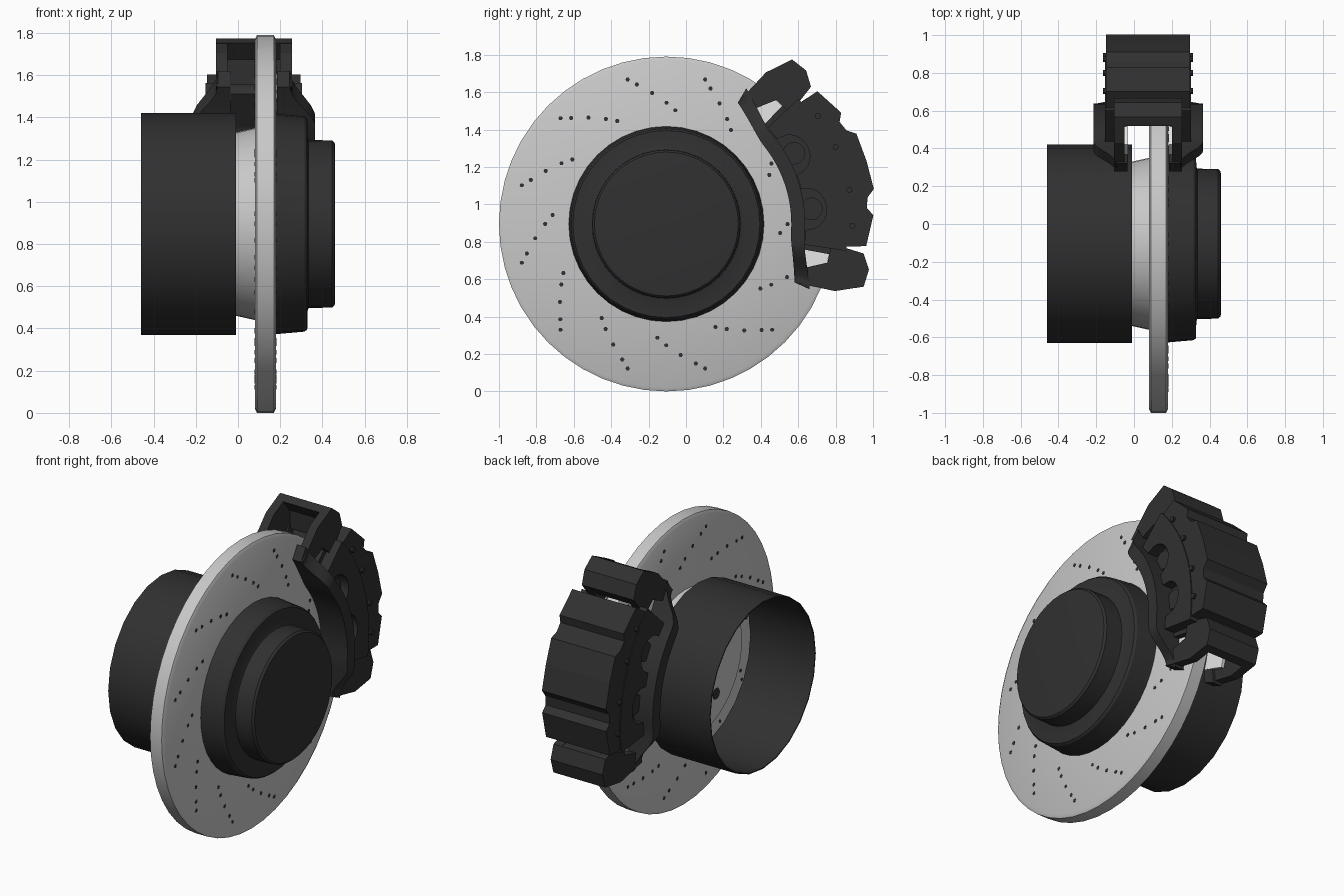
import bpy, bmesh, math
from mathutils import Vector

if "Cube" in bpy.data.objects:
    bpy.data.objects.remove(bpy.data.objects["Cube"])

CY, CZ = -0.105, 0.895      # wheel axis (runs along x)
CX = 0.075                  # caliper mid plane
TILT = 17.5                 # caliper direction around the axis, degrees


def material(name, v):
    m = bpy.data.materials.new(name)
    m.diffuse_color = (v, v, v, 1)
    m.use_nodes = True
    m.node_tree.nodes["Principled BSDF"].inputs["Base Color"].default_value = m.diffuse_color
    return m


DARK = material("dark_metal", 0.03)
LIGHT = material("light_steel", 0.58)
PALE = material("pale_pad", 0.8)


def finish(name, bm, mat, smooth=None):
    bmesh.ops.remove_doubles(bm, verts=bm.verts, dist=1e-5)
    bmesh.ops.recalc_face_normals(bm, faces=bm.faces)
    me = bpy.data.meshes.new(name)
    bm.to_mesh(me)
    bm.free()
    ob = bpy.data.objects.new(name, me)
    bpy.context.collection.objects.link(ob)
    me.materials.append(mat)
    if smooth:
        bpy.ops.object.select_all(action='DESELECT')
        ob.select_set(True)
        bpy.context.view_layer.objects.active = ob
        bpy.ops.object.shade_smooth_by_angle(angle=math.radians(smooth))
    return ob


def polar(r, a, x=0.0, tilt=TILT):
    t = math.radians(a + tilt)
    return Vector((x, CY + r * math.cos(t), CZ + r * math.sin(t)))


def revolve(bm, profile, segs, y=CY, z=CZ, closed=False):
    """Spin (x, r) points around an axis parallel to x."""
    rings = []
    for i in range(segs):
        t = 2 * math.pi * i / segs
        rings.append([bm.verts.new((x, y + max(r, 1e-7) * math.cos(t), z + max(r, 1e-7) * math.sin(t)))
                      for x, r in profile])
    n = len(profile)
    for i in range(segs):
        a, b = rings[i], rings[(i + 1) % segs]
        for j in range(n if closed else n - 1):
            k = (j + 1) % n
            bm.faces.new((a[j], a[k], b[k], b[j]))


def turned(name, profile, segs, mat, closed=False, smooth=30):
    bm = bmesh.new()
    revolve(bm, profile, segs, closed=closed)
    return finish(name, bm, mat, smooth)


def pins(name, spots, r, x0, x1, segs, mat):
    """Short capped cylinders at (y, z) spots."""
    bm = bmesh.new()
    for y, z in spots:
        revolve(bm, [(x0, 0), (x0, r), (x1, r), (x1, 0)], segs, y, z)
    return finish(name, bm, mat, 30)


def prism(name, outline, lo, hi, mat):
    """Extrude a polar (r, angle) outline along x."""
    bm = bmesh.new()
    a = [bm.verts.new(polar(r, t, CX + lo)) for r, t in outline]
    b = [bm.verts.new(polar(r, t, CX + hi)) for r, t in outline]
    n = len(a)
    bm.faces.new(a)
    bm.faces.new(b)
    for i in range(n):
        j = (i + 1) % n
        bm.faces.new((a[i], a[j], b[j], b[i]))
    return finish(name, bm, mat)


def arc(name, stations, mat, smooth=None):
    """Box section swept around the axis: (angle, r_in, r_out, lo, hi)."""
    bm = bmesh.new()
    prev = None
    for a, r0, r1, lo, hi in stations:
        cur = [bm.verts.new(polar(r, a, CX + x)) for r, x in ((r0, lo), (r1, lo), (r1, hi), (r0, hi))]
        if prev:
            for j in range(4):
                k = (j + 1) % 4
                bm.faces.new((prev[j], prev[k], cur[k], cur[j]))
        else:
            bm.faces.new(cur)
        prev = cur
    bm.faces.new(prev)
    return finish(name, bm, mat, smooth)


# brake disc with its hat
turned("brake_disc", [(-0.01, 0.2), (-0.01, 0.435), (0.08, 0.455), (0.08, 0.875), (0.09, 0.895),
                      (0.17, 0.895), (0.18, 0.875), (0.18, 0.2)], 48, LIGHT, True)
# drilled rows, spiralling inwards
holes = []
for k in range(12):
    for f in (0, 0.2, 0.5, 0.8, 1):
        p = polar(0.80 - 0.19 * f, 105 + 30 * k - 19.5 * f ** 1.15, tilt=0)
        holes.append((p.y, p.z))
pins("disc_holes_outer", holes, 0.012, 0.175, 0.1815, 6, DARK)
pins("disc_holes_inner", holes, 0.012, 0.0785, 0.085, 6, DARK)
# wheel studs and centre boss on the hat
studs = [(p.y, p.z) for p in (polar(0.3, 72 * k) for k in range(5))]
pins("stud_holes", studs, 0.035, -0.013, 0.0, 12, DARK)
turned("centre_boss", [(-0.02, 0), (-0.02, 0.12), (0.0, 0.2), (0.1, 0.2)], 32, DARK)

# open drum sleeve and stepped hub
turned("drum_sleeve", [(-0.46, 0.525), (-0.01, 0.525), (-0.01, 0.518), (-0.46, 0.518)], 24, DARK, True)
turned("hub", [(0.17, 0), (0.17, 0.523), (0.19, 0.521), (0.315, 0.51), (0.328, 0.5), (0.33, 0.41),
               (0.335, 0.398), (0.445, 0.396), (0.458, 0.385), (0.46, 0.37), (0.46, 0)], 40, DARK)


# caliper bridge over the disc edge
def mirrored(half):
    return half + [(r, -a) for r, a in reversed(half) if a > 0]


outer = [(1.122, 0), (1.125, 7.9), (1.085, 10), (1.075, 13), (1.108, 15), (1.075, 23.8), (0.96, 24.8)]
inner = [(0.93, 24), (0.93, 12), (0.93, 0)]
full = outer + inner + [(r, -a) for r, a in reversed(outer[1:] + inner[:-1])]
prism("caliper_bridge", full, -0.222, 0.222, DARK)


def flange_r(a):
    a = abs(a)
    r0 = 0.668 + 0.085 * max(0, (a - 22) / 20) ** 1.5
    r1 = 0.742 + 0.10 * max(0, (a - 24) / 18) ** 1.5
    return r0, r1


def flange_w(a):
    t = max(0, min(1, (42 - abs(a)) / 16))
    return 0.17 + 0.12 * t * t * (3 - 2 * t)


def pocket(a):
    """Two rounded pockets in the inner edge of the caliper side."""
    d = (abs(a) - 11.5) / 8.5
    return 0.745 + (0.115 * math.sqrt(1 - d * d) if abs(d) < 1 else 0)


for s, side in ((1, "outer"), (-1, "inner")):
    # curved rim flange, narrow at both tips
    arc(f"{side}_rim_flange", [(a, *flange_r(a), s * 0.11, s * flange_w(a)) for a in range(-42, 43, 3)],
        DARK, 25)
    # side wall with pockets, backing wall behind it
    arc(f"{side}_side_wall", [(a, pocket(a), 0.972, s * 0.14, s * 0.228) for a in range(-28, 29)
                              if abs(a) <= 26], DARK, 25)
    arc(f"{side}_back_wall", [(a, 0.73, 0.96, s * 0.115, s * 0.16) for a in range(-28, 29, 4)], DARK)
    # brake pad seen through the end windows
    arc(f"{side}_pad", [(a, 0.73, 0.885, s * 0.108, s * 0.125) for a in range(-36, 37, 4)], PALE)
    # pistons and bolts
    for e in (1, -1):
        p = polar(0.78, 11.5 * e)
        xs = sorted((CX + s * 0.12, CX + s * 0.195))
        pins(f"{side}_piston", [(p.y, p.z)], 0.06, *xs, 20, DARK)
    bolts = [polar(0.995, a) for a in (-18, -7, 7, 18)]
    xs = sorted((CX + s * 0.2, CX + s * 0.238))
    pins(f"{side}_bolts", [(p.y, p.z) for p in bolts], 0.016, *xs, 10, DARK)
    # end legs
    for e, end in ((1, "upper"), (-1, "lower")):
        leg = [(1.066, 26), (1.11, 30.2), (1.107, 35.1), (0.97, 39.2), (0.755, 42),
               (0.755, 36), (0.885, 31), (0.89, 25), (0.955, 25)]
        prism(f"{side}_{end}_leg", [(r, a * e) for r, a in leg], s * 0.125, s * 0.18, DARK)

# crossbars joining the legs at both ends
for e, end in ((1, "upper"), (-1, "lower")):
    bar = [(0.96, 26), (1.066, 26), (1.11, 30.2), (1.107, 35.1), (1.06, 36.4), (1.04, 31)]
    prism(f"{end}_crossbar", [(r, a * e) for r, a in bar], -0.179, 0.179, DARK)
